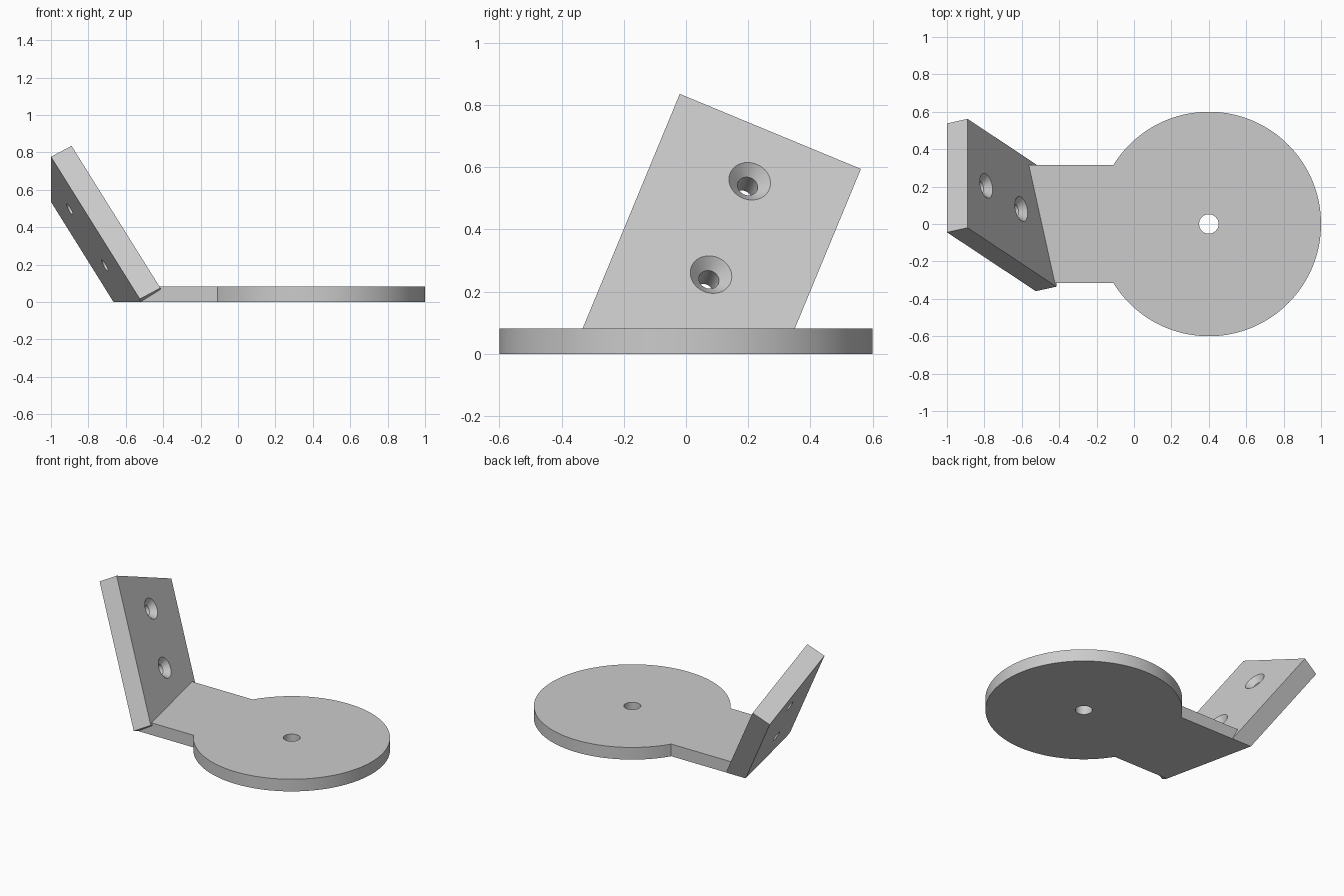
import bpy, bmesh, math
from mathutils import Matrix, Vector

if "Cube" in bpy.data.objects:
    bpy.data.objects.remove(bpy.data.objects["Cube"])

grey = bpy.data.materials.new("plain grey")
grey.use_nodes = True
colour = (0.6, 0.6, 0.6, 1)
grey.diffuse_color = colour
grey.node_tree.nodes["Principled BSDF"].inputs["Base Color"].default_value = colour


def add_object(name, bm):
    bmesh.ops.recalc_face_normals(bm, faces=bm.faces)
    mesh = bpy.data.meshes.new(name)
    bm.to_mesh(mesh)
    bm.free()
    mesh.materials.append(grey)
    obj = bpy.data.objects.new(name, mesh)
    bpy.context.collection.objects.link(obj)
    return obj


def extrude(name, outline, height, z=0):
    bm = bmesh.new()
    face = bm.faces.new([bm.verts.new((x, y, z)) for x, y in outline])
    result = bmesh.ops.extrude_face_region(bm, geom=[face])
    verts = [v for v in result["geom"] if isinstance(v, bmesh.types.BMVert)]
    bmesh.ops.translate(bm, verts=verts, vec=(0, 0, height))
    return add_object(name, bm)


def spin_solid(name, profile, matrix, steps=48):
    """Solid of revolution; the profile runs from axis to axis as (radius, z)."""
    bm = bmesh.new()
    verts = [bm.verts.new((r, 0, z)) for r, z in profile]
    edges = [bm.edges.new(pair) for pair in zip(verts, verts[1:])]
    bmesh.ops.spin(bm, geom=verts + edges, cent=(0, 0, 0), axis=(0, 0, 1),
                   angle=math.tau, steps=steps)
    bmesh.ops.remove_doubles(bm, verts=bm.verts, dist=1e-5)
    bm.transform(matrix)
    return add_object(name, bm)


def combine(target, other, operation):
    mod = target.modifiers.new(operation.title(), "BOOLEAN")
    mod.operation, mod.solver, mod.object = operation, "EXACT", other
    bpy.context.view_layer.objects.active = target
    bpy.ops.object.modifier_apply(modifier=mod.name)
    bpy.data.objects.remove(other)


# Round base with its straight arm, drawn as one outline
radius, centre_x, half_arm, thick = 0.6, 0.4, 0.315, 0.082
stop = math.pi - math.asin(half_arm / radius)
steps = 120
outline = [(centre_x + radius * math.cos(a), radius * math.sin(a))
           for a in (-stop + 2 * stop * i / steps for i in range(steps + 1))]
outline += [(-0.66, half_arm), (-0.525, -half_arm)]
bracket = extrude("bracket", outline, thick)

# Centre hole in the base
drill = spin_solid("base_drill", [(0, -0.1), (0.052, -0.1), (0.052, 0.2), (0, 0.2)],
                   Matrix.Translation((centre_x, 0, 0)))
combine(bracket, drill, "DIFFERENCE")

# Tilted plate: local x across, y down the slope, z out of the front face
roll, lean = math.radians(22.5), math.radians(30)
across = Vector((0, math.cos(roll), -math.sin(roll)))
down = Vector((math.sin(lean), -math.cos(lean) * math.sin(roll),
               -math.cos(lean) * math.cos(roll)))
normal = down.cross(across)
normal = normal if normal.x > 0 else -normal
apex = Vector((-0.89, -0.02, 0.835))
width, length, depth = 0.63, 0.95, 0.127


def place(s, t, n=0):
    return apex + across * s + down * t + normal * n


bm = bmesh.new()
bmesh.ops.create_cube(bm, size=1)
for v in bm.verts:
    v.co = place((v.co.x + 0.5) * width, (v.co.y + 0.5) * length, (v.co.z - 0.5) * depth)
# Trim the plate flat at the floor
cut = bmesh.ops.bisect_plane(bm, geom=bm.verts[:] + bm.edges[:] + bm.faces[:],
                             plane_co=(0, 0, 0), plane_no=(0, 0, -1), clear_outer=True)
rim = [e for e in cut["geom_cut"] if isinstance(e, bmesh.types.BMEdge)]
bmesh.ops.holes_fill(bm, edges=rim, sides=0)
plate = add_object("tilted_plate", bm)

# Two countersunk screw holes
profile = [(0, -0.2), (0.033, -0.2), (0.033, -0.035), (0.068, 0), (0.068, 0.03), (0, 0.03)]
turn = normal.to_track_quat("Z", "Y").to_matrix().to_4x4()
for t in (0.2, 0.575):
    screw = spin_solid("screw_cutter", profile,
                       Matrix.Translation(place(width / 2, t)) @ turn)
    combine(plate, screw, "DIFFERENCE")

combine(bracket, plate, "UNION")

# Smooth round walls, crisp edges
bpy.ops.object.select_all(action="DESELECT")
bracket.select_set(True)
bpy.context.view_layer.objects.active = bracket
bpy.ops.object.shade_smooth_by_angle(angle=math.radians(30))
